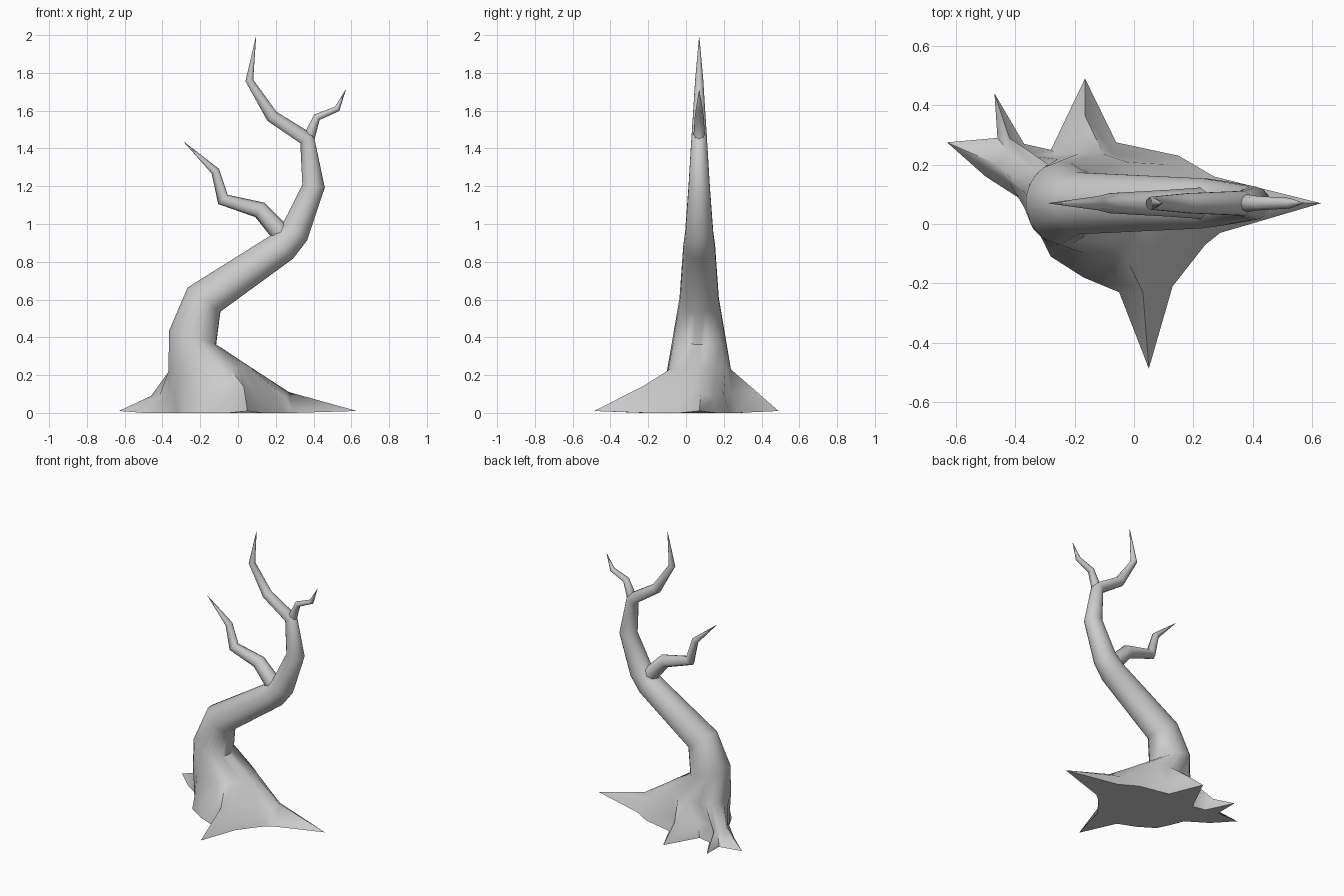
import bpy, bmesh, math
from mathutils import Vector

if "Cube" in bpy.data.objects:
    bpy.data.objects.remove(bpy.data.objects["Cube"])

YC = 0.07  # plane the trunk and branches lie in


def loft(name, rings):
    """Skin a list of equal-length point rings and close both ends."""
    bm = bmesh.new()
    vs = [[bm.verts.new(p) for p in r] for r in rings]
    n = len(vs[0])
    for a, b in zip(vs, vs[1:]):
        for i in range(n):
            j = (i + 1) % n
            bm.faces.new((a[i], a[j], b[j], b[i]))
    bm.faces.new(list(reversed(vs[0])))
    bm.faces.new(vs[-1])
    bmesh.ops.recalc_face_normals(bm, faces=bm.faces[:])
    me = bpy.data.meshes.new(name)
    bm.to_mesh(me)
    bm.free()
    ob = bpy.data.objects.new(name, me)
    bpy.context.collection.objects.link(ob)
    bpy.ops.object.select_all(action='DESELECT')
    ob.select_set(True)
    bpy.context.view_layer.objects.active = ob
    bpy.ops.object.shade_smooth_by_angle(angle=math.radians(60))
    return ob


def path_rings(path, angles):
    """Rings across a path of (x, z, half width, half depth)."""
    rings = []
    for k, (x, z, a, b) in enumerate(path):
        p, q = path[max(k - 1, 0)], path[min(k + 1, len(path) - 1)]
        d1 = Vector((x - p[0], z - p[1]))
        d2 = Vector((q[0] - x, q[1] - z))
        t = Vector((0, 0))
        for d in (d1, d2):
            if d.length > 0:
                t += d.normalized()
        t.normalize()
        rings.append([(x + t.y * a * math.cos(w), YC + b * math.sin(w),
                       z - t.x * a * math.cos(w)) for w in angles])
    return rings


# root outline on the ground, counter-clockwise from the right root tip
foot = [(.63, .07), (.27, .16), (.15, .23), (-.06, .275), (-.165, .49),
        (-.28, .25), (-.37, .27), (-.47, .44), (-.46, .29), (-.63, .275),
        (-.50, .16), (-.36, .07), (-.32, -.03), (-.28, -.11), (-.17, -.18),
        (-.05, -.23), (.05, -.487), (.13, -.21), (.24, -.07), (.29, -.03)]
tips = {0, 4, 7, 9, 16}
# upper surface of the roots
ridge = [(.27, .08, .11), (.22, .15, .08), (.12, .20, .10), (-.07, .235, .10),
         (-.165, .365, .12), (-.26, .235, .10), (-.355, .23, .09),
         (-.42, .29, .09), (-.42, .24, .10), (-.46, .20, .09),
         (-.42, .14, .08), (-.36, .07, .10), (-.335, -.01, .10),
         (-.28, -.08, .10), (-.17, -.15, .10), (-.05, -.19, .09),
         (.03, -.23, .14), (.11, -.18, .08), (.20, -.07, .08), (.25, .02, .08)]

# ring angles follow the roots so the trunk does not twist
angles = []
for i, (x, y, z) in enumerate(ridge):
    w = math.atan2(y - .05, x + .20) % math.tau
    angles.append((w + math.tau * i / 20) / 2)

ground = [(x, y, .01 if i in tips else 0) for i, (x, y) in enumerate(foot)]
shoulder = [(-.15 + .22 * math.cos(w), YC + .17 * math.sin(w),
             .23 + .01 * math.cos(w)) for w in angles]

# trunk running into the tall left-leaning top
trunk = [(-.24, .40, .13, .14), (-.18, .60, .108, .105), (.235, .88, .085, .085),
         (.30, .955, .078, .075), (.40, 1.20, .06, .057), (.365, 1.45, .042, .042),
         (.18, 1.57, .034, .034), (.06, 1.76, .021, .022), (.095, 1.99, .001, .001)]
loft("trunk_and_roots", [ground, ridge, shoulder] + path_rings(trunk, angles))

# side branches
eight = [math.tau * i / 8 for i in range(8)]
branches = {
    "lower_branch": [(.27, .91, .06, .06), (.215, .965, .052, .052),
                     (.115, 1.075, .045, .045), (-.08, 1.13, .035, .034),
                     (-.12, 1.28, .023, .024), (-.287, 1.435, .001, .001)],
    "upper_branch": [(.365, 1.42, .03, .03), (.38, 1.47, .03, .03),
                     (.418, 1.565, .02, .024), (.525, 1.61, .016, .018),
                     (.57, 1.71, .001, .001)],
}
for name, path in branches.items():
    loft(name, path_rings(path, eight))
